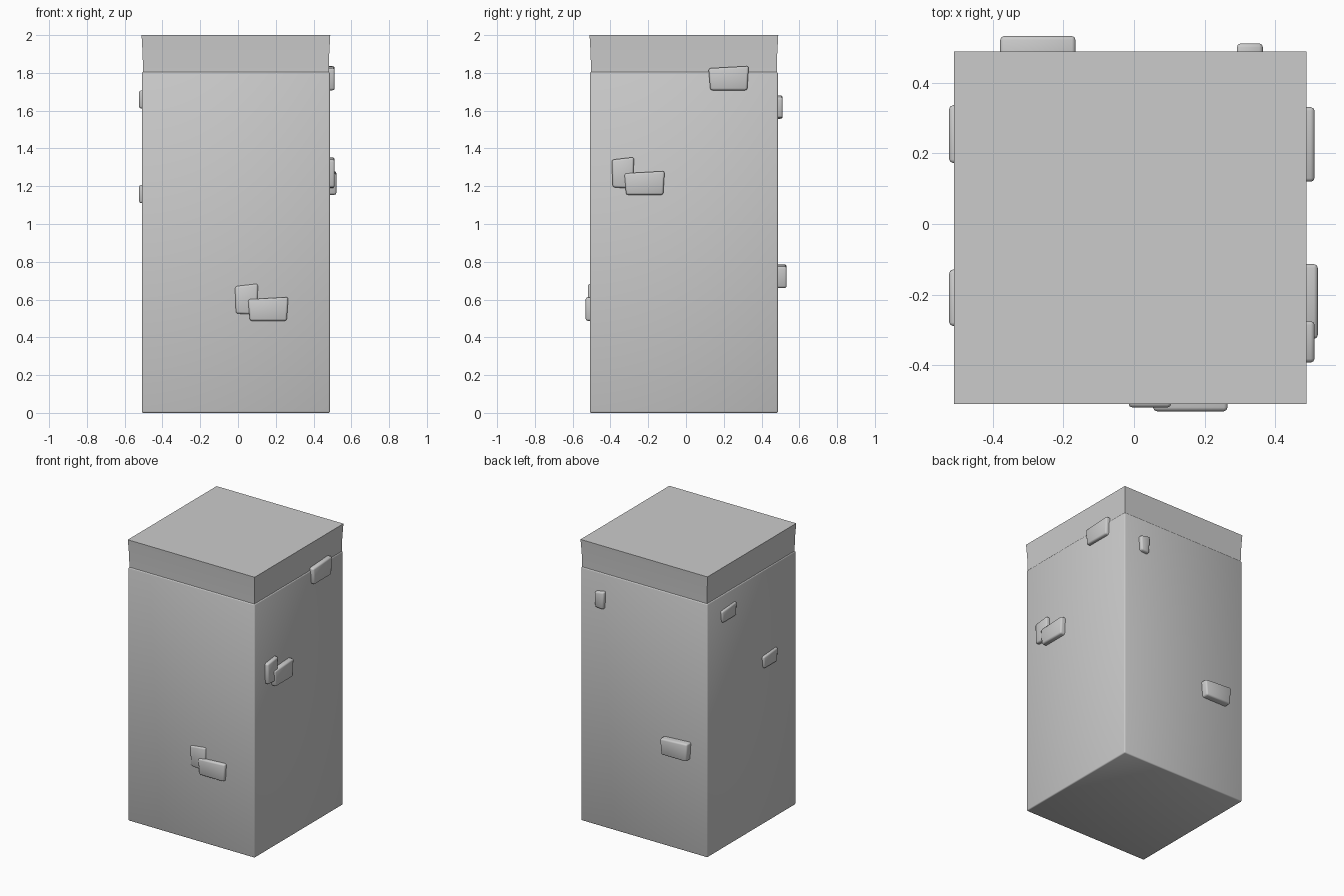
import bpy, bmesh
from mathutils import Matrix
from math import pi

if "Cube" in bpy.data.objects:
    bpy.data.objects.remove(bpy.data.objects["Cube"])

CX, CY = -0.011, -0.011   # pillar axis


def finish(name, bm, smooth_all=False):
    bmesh.ops.recalc_face_normals(bm, faces=bm.faces)
    me = bpy.data.meshes.new(name)
    bm.to_mesh(me)
    bm.free()
    ob = bpy.data.objects.new(name, me)
    bpy.context.collection.objects.link(ob)
    bpy.ops.object.select_all(action='DESELECT')
    ob.select_set(True)
    bpy.context.view_layer.objects.active = ob
    if smooth_all:
        bpy.ops.object.shade_smooth()
    else:
        bpy.ops.object.shade_smooth_by_angle(angle=0.7)
    return ob


def stack(bm, rings):
    """Square rings (half width, z) joined into a closed solid."""
    loops = [[bm.verts.new((CX + sx * h, CY + sy * h, z))
              for sx, sy in ((-1, -1), (1, -1), (1, 1), (-1, 1))] for h, z in rings]
    for a, b in zip(loops, loops[1:]):
        for i in range(4):
            j = (i + 1) % 4
            bm.faces.new((a[i], a[j], b[j], b[i]))
    bm.faces.new(loops[0][::-1])
    bm.faces.new(loops[-1])


def bevel(bm, width, segments):
    bmesh.ops.bevel(bm, geom=bm.edges[:], offset=width, segments=segments,
                    profile=0.5, affect='EDGES', clamp_overlap=True)


# Pillar body with softly rounded edges
bm = bmesh.new()
stack(bm, [(0.498, 0.0), (0.498, 1.805)])
bevel(bm, 0.008, 2)
finish("pillar_body", bm, smooth_all=True)

# Slightly flared top slab
bm = bmesh.new()
stack(bm, [(0.4915, 1.79), (0.494, 1.9), (0.4995, 2.0)])
finish("top_slab", bm)


def brick(name, side, u0, u1, z0, z1, reach, tall=False):
    """Raised stone; side counts quarter turns from the front, u runs rightwards."""
    if tall:
        pts = [(u0 + .005, z0 + .006), (u1 - .006, z0), (u1, z1), (u0, z1 - .014)]
    else:
        pts = [(u0 + .010, z0), (u1 - .008, z0), (u1, z1), (u0, z1 - .012)]
    bm = bmesh.new()
    front = [bm.verts.new((u, -reach, z)) for u, z in pts]
    back = [bm.verts.new((u, -0.44, z)) for u, z in pts]
    bm.faces.new(front)
    bm.faces.new(back[::-1])
    for i in range(4):
        j = (i + 1) % 4
        bm.faces.new((front[j], front[i], back[i], back[j]))
    bmesh.ops.recalc_face_normals(bm, faces=bm.faces)
    bevel(bm, 0.011, 2)
    bm.transform(Matrix.Rotation(side * pi / 2, 4, 'Z'))
    finish(name, bm, smooth_all=True)


# Stones: front, right, back, left
brick("front_stone_tall", 0, -0.016, 0.106, 0.52, 0.684, 0.520, True)
brick("front_stone_wide", 0, 0.053, 0.266, 0.487, 0.613, 0.531)
brick("right_stone_tall", 1, -0.393, -0.275, 1.188, 1.354, 0.512, True)
brick("right_stone_wide", 1, -0.327, -0.113, 1.154, 1.28, 0.521)
brick("right_stone_upper", 1, 0.119, 0.332, 1.708, 1.836, 0.512)
brick("back_stone_wide", 2, 0.165, 0.38, 0.661, 0.787, 0.533)
brick("back_stone_small", 2, -0.366, -0.291, 1.556, 1.683, 0.512, True)
brick("left_stone_upper", 3, -0.338, -0.172, 1.612, 1.708, 0.524)
brick("left_stone_lower", 3, 0.128, 0.29, 1.11, 1.207, 0.524)
